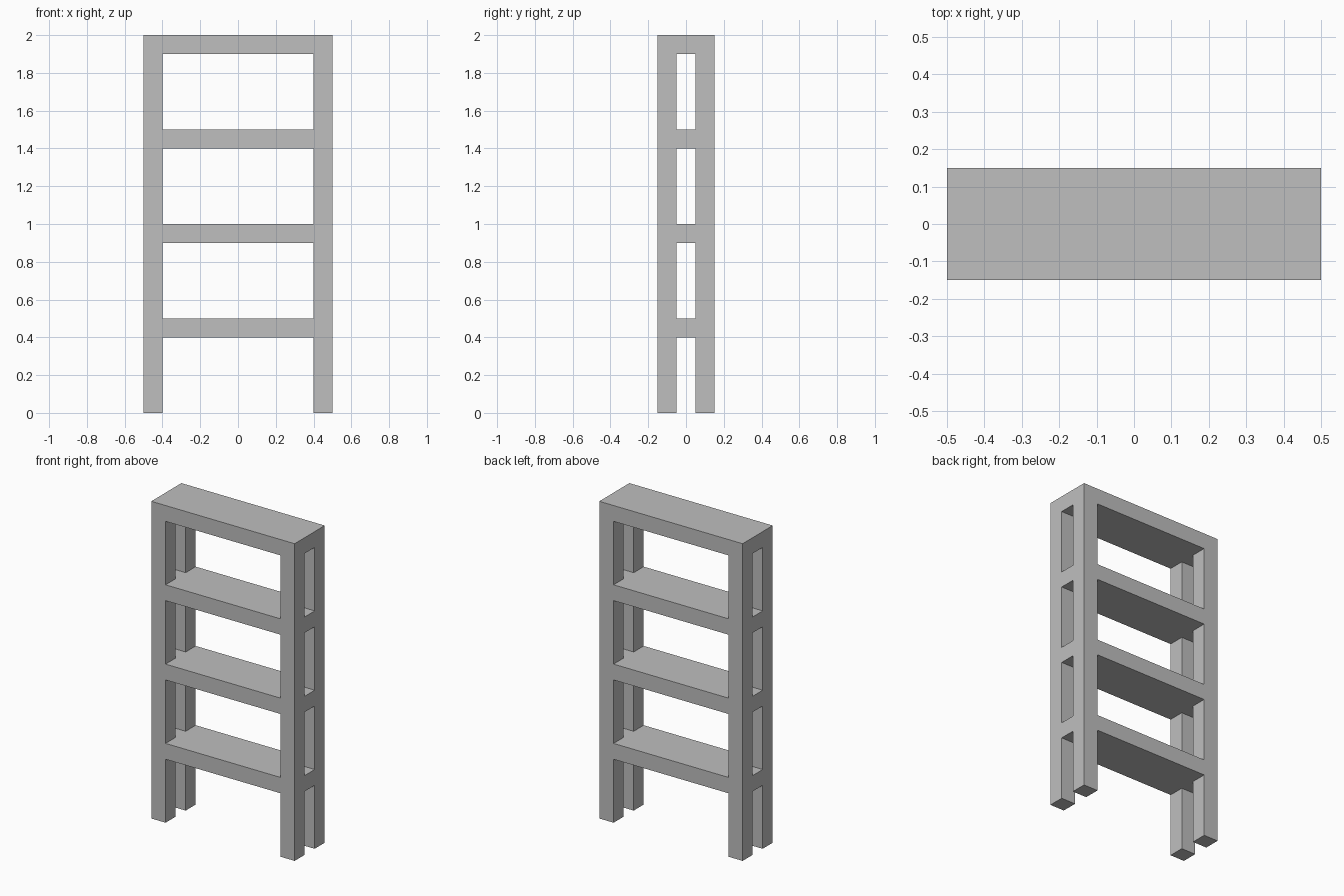
import bpy
import bmesh

cube = bpy.data.objects.get("Cube")
if cube:
    bpy.data.objects.remove(cube, do_unlink=True)

WIDTH, DEPTH, HEIGHT = 1.0, 0.3, 2.0
POST, BOARD, PITCH = 0.1, 0.1, 0.5

grey = bpy.data.materials.new("plain grey")
grey.use_nodes = True
colour = (0.52, 0.52, 0.52, 1)
grey.diffuse_color = colour
grey.node_tree.nodes["Principled BSDF"].inputs["Base Color"].default_value = colour


def prisms(name, outline, spans):
    """Extrude one outline over each (bottom, top) span."""
    bm = bmesh.new()
    for bottom, top in spans:
        face = bm.faces.new([bm.verts.new((x, y, bottom)) for x, y in outline])
        result = bmesh.ops.extrude_face_region(bm, geom=[face])
        verts = [v for v in result["geom"] if isinstance(v, bmesh.types.BMVert)]
        bmesh.ops.translate(bm, verts=verts, vec=(0, 0, top - bottom))
    bmesh.ops.recalc_face_normals(bm, faces=bm.faces)
    mesh = bpy.data.meshes.new(name)
    bm.to_mesh(mesh)
    bm.free()
    mesh.materials.append(grey)
    obj = bpy.data.objects.new(name, mesh)
    bpy.context.collection.objects.link(obj)
    return obj


# Solid block that becomes the four posts and four boards
hx, hy = WIDTH / 2, DEPTH / 2
frame = prisms("shelf_frame", [(-hx, -hy), (hx, -hy), (hx, hy), (-hx, hy)], [(0, HEIGHT)])

# Plus-shaped cutters open each bay on all sides, leaving the corner posts
ix, iy = hx - POST, hy - POST
ox, oy = hx + POST, hy + POST
plus = [(-ix, -oy), (ix, -oy), (ix, -iy), (ox, -iy), (ox, iy), (ix, iy),
        (ix, oy), (-ix, oy), (-ix, iy), (-ox, iy), (-ox, -iy), (-ix, -iy)]
bays = [(i * PITCH if i else -POST, (i + 1) * PITCH - BOARD) for i in range(4)]
cutter = prisms("bay_cutter", plus, bays)
cutter.hide_render = True

cut = frame.modifiers.new("open bays", "BOOLEAN")
cut.operation = "DIFFERENCE"
cut.solver = "EXACT"
cut.object = cutter
bpy.context.view_layer.objects.active = frame
bpy.ops.object.modifier_apply(modifier=cut.name)
bpy.data.objects.remove(cutter, do_unlink=True)
